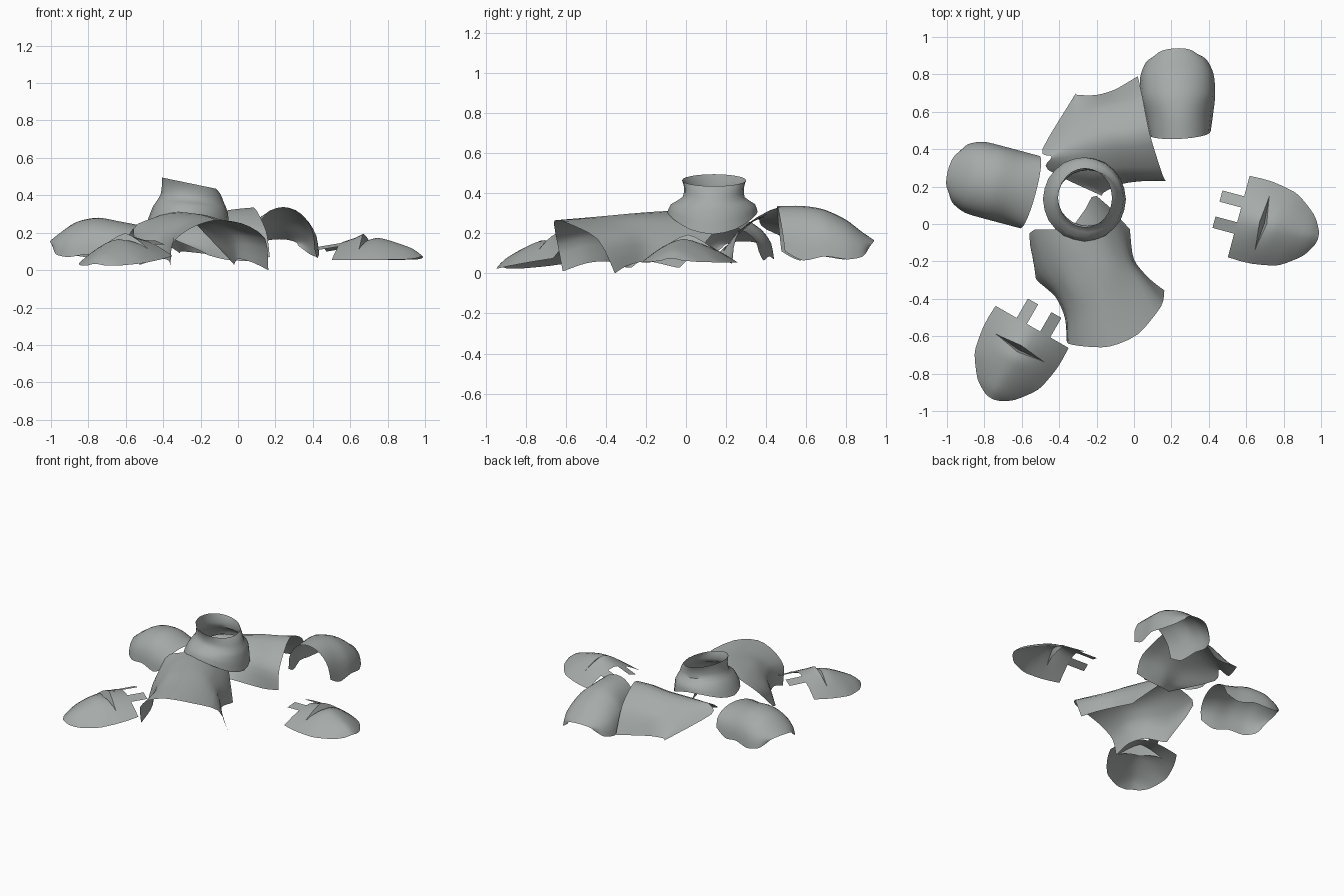
import bpy, bmesh, math
from mathutils import Vector

if "Cube" in bpy.data.objects:
    bpy.data.objects.remove(bpy.data.objects["Cube"])

grey = bpy.data.materials.new("plate_grey")
grey.diffuse_color = (0.38, 0.41, 0.40, 1)
grey.use_nodes = True
grey.node_tree.nodes["Principled BSDF"].inputs["Base Color"].default_value = grey.diffuse_color


def catmull(pts, sub, closed=False):
    """Resample a polyline with a softened Catmull-Rom curve."""
    n, out = len(pts), []
    for i in range(n if closed else n - 1):
        if closed:
            a, b, c, d = (pts[(i + k) % n] for k in (-1, 0, 1, 2))
        else:
            a, b, c, d = pts[max(i - 1, 0)], pts[i], pts[i + 1], pts[min(i + 2, n - 1)]
        m1, m2 = (c - a) * 0.42, (d - b) * 0.42
        for k in range(sub):
            t = k / sub
            out.append(b * (2*t**3 - 3*t*t + 1) + m1 * (t**3 - 2*t*t + t)
                       + c * (3*t*t - 2*t**3) + m2 * (t**3 - t*t))
    if not closed:
        out.append(pts[-1])
    return out


def loft(bm, rows, across=4, along=4, closed=False):
    """Skin a sheet through rows of points."""
    rows = [catmull([Vector(p) for p in r], across, closed) for r in rows]
    cols = [catmull(list(c), along) for c in zip(*rows)]
    grid = [[bm.verts.new(p) for p in c] for c in cols]
    n = len(grid)
    for i in range(n if closed else n - 1):
        a, b = grid[i], grid[(i + 1) % n]
        for j in range(len(a) - 1):
            bm.faces.new((a[j], b[j], b[j + 1], a[j + 1]))


def finish(name, bm, up=True):
    bmesh.ops.remove_doubles(bm, verts=bm.verts, dist=0.0005)
    bmesh.ops.recalc_face_normals(bm, faces=bm.faces)
    bm.normal_update()
    if up and sum(f.normal.z * f.calc_area() for f in bm.faces) < 0:
        bmesh.ops.reverse_faces(bm, faces=bm.faces)
    me = bpy.data.meshes.new(name)
    bm.to_mesh(me)
    bm.free()
    me.materials.append(grey)
    ob = bpy.data.objects.new(name, me)
    bpy.context.collection.objects.link(ob)
    bpy.ops.object.select_all(action='DESELECT')
    ob.select_set(True)
    bpy.context.view_layer.objects.active = ob
    bpy.ops.object.shade_smooth_by_angle(angle=math.radians(40))


def placer(origin, angle):
    """Local frame: u along the plate's axis, n sideways."""
    c, s = math.cos(math.radians(angle)), math.sin(math.radians(angle))
    return lambda u, n, z: (origin[0] + u*c - n*s, origin[1] + u*s + n*c, z)


# Chest plate: arched rows from waist to neckline
bm = bmesh.new()
loft(bm, [
    [(-.36, -.615, .01), (-.35, -.64, .14), (-.26, -.655, .22), (-.13, -.655, .265),
     (.02, -.59, .25), (.145, -.44, .17), (.162, -.355, 0)],
    [(-.37, -.50, .05), (-.35, -.495, .18), (-.27, -.475, .25), (-.16, -.42, .285),
     (-.04, -.365, .25), (.055, -.31, .18), (.08, -.29, .04)],
    [(-.42, -.39, .06), (-.405, -.365, .18), (-.33, -.33, .27), (-.22, -.26, .3),
     (-.11, -.22, .27), (-.02, -.20, .18), (0, -.19, .06)],
    [(-.52, -.30, .03), (-.50, -.25, .16), (-.41, -.17, .27), (-.30, -.12, .31),
     (-.18, -.05, .27), (-.08, -.035, .16), (-.02, -.05, .03)],
    [(-.52, -.27, .03), (-.56, -.05, .22), (-.45, -.03, .28), (-.34, -.02, .31),
     (-.26, .08, .28), (-.2, .15, .22), (-.02, -.03, .03)]], 3, 4)
finish("chest_plate", bm)

# Back plate: same construction, lying along x
bm = bmesh.new()
loft(bm, [
    [(.17, .23, .07), (.15, .27, .21), (.085, .48, .335), (.045, .68, .25), (.02, .79, .08)],
    [(.06, .23, .05), (.05, .265, .21), (-.02, .46, .325), (-.07, .64, .23), (-.10, .72, .08)],
    [(-.06, .215, .055), (-.08, .27, .21), (-.15, .45, .305), (-.19, .61, .22), (-.2, .69, .09)],
    [(-.16, .17, .08), (-.22, .26, .21), (-.32, .40, .28), (-.33, .54, .21), (-.3, .69, .1)],
    [(-.17, .15, .09), (-.46, .29, .22), (-.44, .36, .27), (-.49, .40, .22), (-.31, .70, .09)]])
finish("back_plate", bm)

# Collar: flared ring with a tilted rim and saddle-shaped lower edge
bm = bmesh.new()
rings = []
for cx, cy, rx, ry, z, tilt, saddle in [
        (-.262, .14, .145, .16, .465, -.03, 0), (-.25, .14, .157, .15, .43, -.025, 0),
        (-.245, .138, .17, .155, .38, -.02, 0), (-.255, .135, .2, .21, .325, -.015, .02),
        (-.265, .132, .222, .225, .225, -.03, .08)]:
    ring = []
    for k in range(12):
        a = k * math.tau / 12
        c, s = math.cos(a), math.sin(a)
        ring.append((cx + rx*c, cy + ry*s, z + tilt*c + saddle*s*s))
    rings.append(ring)
loft(bm, rings, 2, 2, True)
finish("collar", bm, False)


# Shoulder guards: half tube, open at one end, drooping to a rounded tip
def shoulder(name, origin, angle, peaks, mouth):
    at, bm, rows = placer(origin, angle), bmesh.new(), []
    spans = [(0, mouth), (.09, .5*mouth + .1), (.2, .2), (.31, .196), (.39, .16), (.425, .1)]
    lows = [.11, .065, .085, .07, .085, .13]
    for (u, w), low, top in zip(spans, lows, peaks):
        row = []
        for k in range(9):
            a = math.pi * k / 8
            bulge = 0.03 * math.sin(a) * (1 if u > .4 else -1 if u == 0 else 0)
            row.append(at(u + bulge, w * math.cos(a), low + (top - low) * math.sin(a) ** 0.9))
        rows.append(row)
    loft(bm, rows, 2, 4)
    finish(name, bm)


shoulder("right_shoulder_guard", (.245, .485), 93, [.335, .337, .32, .27, .21, .165], .165)
shoulder("left_shoulder_guard", (-.555, .17), 165, [.24, .262, .28, .26, .21, .16], .2)


# Thigh guards: pointed dome with a raised slit and two strap tabs
def thigh(name, origin, angle, drop, pitch):
    flat, bm = placer(origin, angle), bmesh.new()
    ts = [k / 6 for k in range(-6, 7)]

    def at(u, n, z):
        return flat(u, n, z - drop - pitch * u)

    def row(u, w, low, top, shift=0, lift=0, bow=0):
        pts = []
        for t in ts:
            gap = max(0, 1 - abs(t) / 0.62)
            pts.append(at(u + shift*gap - bow*t*t, w*t,
                          low + (top - low) * (1 - abs(t)**1.6) + lift*gap))
        return pts

    lip = row(.13, .226, .055, .172, -.015, .022)
    sill = row(.13, .226, .055, .172, .025, -.008)
    loft(bm, [row(0, .225, .055, .15), row(.07, .228, .055, .165, 0, .008), lip], 1, 2)
    # step face closing the slit
    loft(bm, [lip[2:-2], row(.13, .226, .055, .172, .012, -.05)[2:-2], sill[2:-2]], 1, 1)
    loft(bm, [sill, row(.2, .215, .055, .172), row(.28, .193, .055, .152),
              row(.385, .115, .058, .115), row(.44, .05, .065, .075, 0, 0, .012)], 1, 3)
    # strap tabs
    for n0, n1 in ((.05, .112), (-.095, -.032)):
        z = [.055 + .095 * (1 - (abs(n) / .225)**1.6) for n in (n0, n1)]
        loft(bm, [[at(.005, n0, z[0]), at(.005, n1, z[1])],
                  [at(-.12, n0, z[0] - .02), at(-.12, n1, z[1] - .02)]], 1, 1)
    finish(name, bm)


thigh("right_thigh_guard", (.56, .04), -15, 0, 0)
thigh("left_thigh_guard", (-.545, -.55), -120, -.02, .14)
